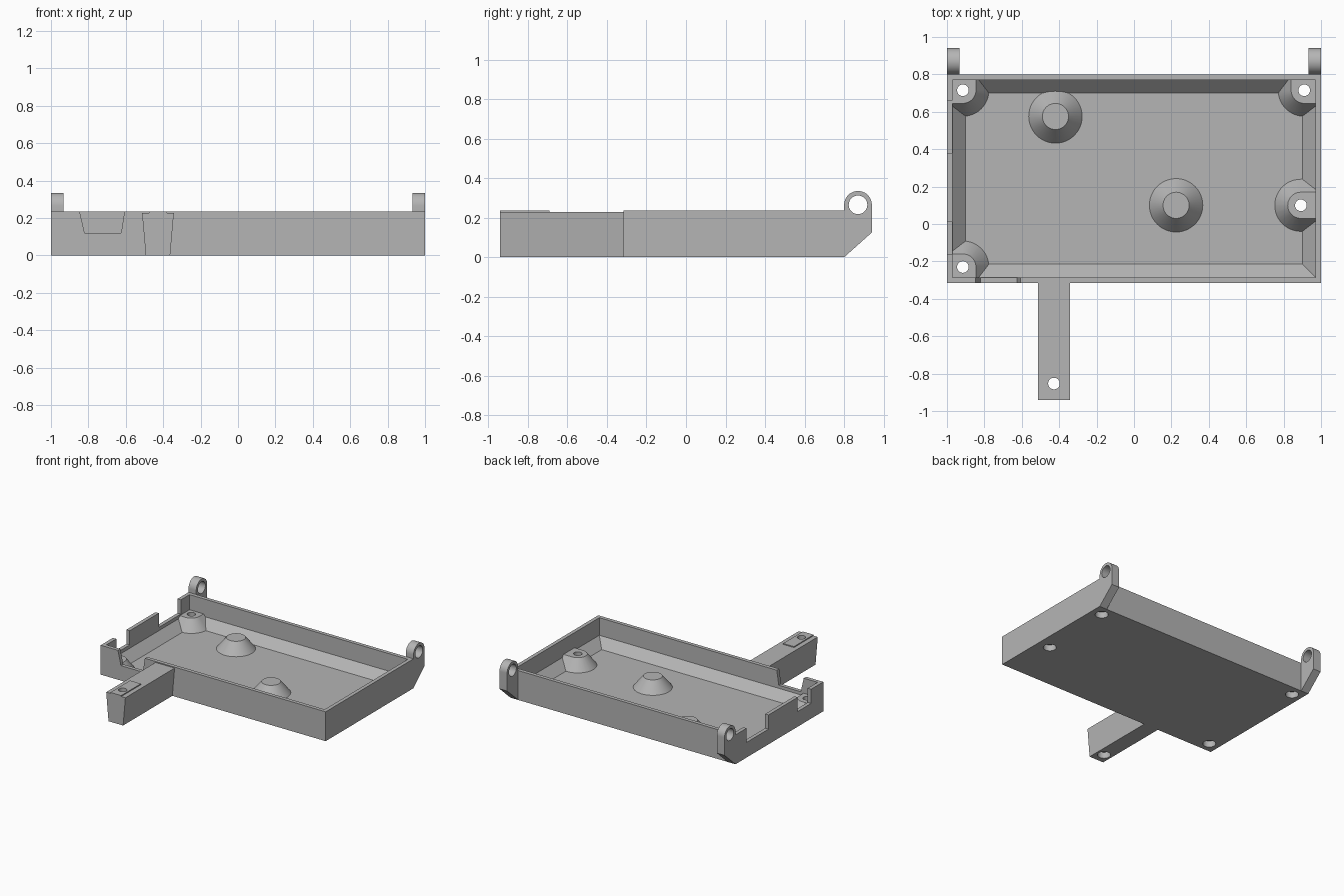
import bpy, bmesh
from math import cos, sin, pi, radians
from mathutils import Vector

if "Cube" in bpy.data.objects:
    bpy.data.objects.remove(bpy.data.objects["Cube"])

grey = bpy.data.materials.new("plain grey")
grey.use_nodes = True
COLOUR = (0.46, 0.46, 0.46, 1)
grey.diffuse_color = COLOUR
grey.node_tree.nodes["Principled BSDF"].inputs["Base Color"].default_value = COLOUR

TOP, FLOOR, WALL = 0.236, 0.025, 0.03
BACK, FRONT = 0.80, -0.315
BOSS_TOP, BOSS_R, BASE_R = 0.115, 0.07, 0.143


def finish(name, bm):
    bmesh.ops.recalc_face_normals(bm, faces=bm.faces)
    mesh = bpy.data.meshes.new(name)
    bm.to_mesh(mesh)
    bm.free()
    ob = bpy.data.objects.new(name, mesh)
    bpy.context.collection.objects.link(ob)
    mesh.materials.append(grey)
    return ob


def loft(name, loops):
    """Skin a stack of equal-length point loops and cap both ends."""
    bm = bmesh.new()
    rings = [[bm.verts.new(p) for p in loop] for loop in loops]
    n = len(rings[0])
    for a, b in zip(rings, rings[1:]):
        for i in range(n):
            j = (i + 1) % n
            bm.faces.new((a[i], a[j], b[j], b[i]))
    bm.faces.new(rings[0])
    bm.faces.new(rings[-1])
    return finish(name, bm)


def rect(inset, z, x0=-1, x1=1, y0=FRONT, y1=BACK):
    return [(x0 + inset, y0 + inset, z), (x1 - inset, y0 + inset, z),
            (x1 - inset, y1 - inset, z), (x0 + inset, y1 - inset, z)]


def circle(x, y, z, r, n=48):
    return [(x + r * cos(2 * pi * i / n), y + r * sin(2 * pi * i / n), z)
            for i in range(n)]


def box(name, x0, x1, y0, y1, z0, z1):
    return loft(name, [rect(0, z, x0, x1, y0, y1) for z in (z0, z1)])


def activate(ob):
    bpy.ops.object.select_all(action='DESELECT')
    ob.select_set(True)
    bpy.context.view_layer.objects.active = ob


def cut(ob, cutter):
    mod = ob.modifiers.new("cut", 'BOOLEAN')
    mod.operation, mod.solver, mod.object = 'DIFFERENCE', 'EXACT', cutter
    activate(ob)
    bpy.ops.object.modifier_apply(modifier=mod.name)
    bpy.data.objects.remove(cutter)


def smooth(ob):
    activate(ob)
    bpy.ops.object.shade_smooth_by_angle(angle=radians(30))


def screw_hole(x, y):
    """Through hole with a wider recess underneath."""
    return loft("hole_cutter", [circle(x, y, -0.1, 0.048), circle(x, y, 0.05, 0.048),
                                circle(x, y, 0.05, 0.031), circle(x, y, 0.4, 0.031)])


# Tray with walls and sloped inner skirting
tray = loft("tray", [rect(0, 0), rect(0, TOP), rect(WALL, TOP),
                     rect(WALL, FLOOR + 0.07), rect(WALL + 0.07, FLOOR)])

# Notches in the left-hand end wall
for y0, y1 in ((-0.16, 0.01), (0.38, 0.66)):
    cut(tray, box("notch_cutter", -1.1, -0.96, y0, y1, 0.122, 0.4))

# Tapered notch in the front wall
notch = [(-0.82, 0.12), (-0.625, 0.12), (-0.605, 0.25), (-0.85, 0.25)]
cut(tray, loft("notch_cutter", [[(x, y, z) for x, z in notch]
                                for y in (FRONT - 0.1, FRONT + WALL + 0.01)]))


# Screw bosses, swept outwards into the neighbouring walls
def wall_boss(name, x, y, dx, dy):
    bm = bmesh.new()
    for z, r in ((0.01, BASE_R + 0.008), (BOSS_TOP, BOSS_R)):
        for px, py, pz in circle(x, y, z, r):
            for sx in {0, dx}:
                for sy in {0, dy}:
                    bm.verts.new((max(-0.985, min(0.985, px + sx)),
                                  max(FRONT + 0.015, min(BACK - 0.015, py + sy)), pz))
    bmesh.ops.remove_doubles(bm, verts=bm.verts, dist=0.0005)
    hull = bmesh.ops.convex_hull(bm, input=bm.verts)
    inner = {g for g in hull["geom_interior"] if isinstance(g, bmesh.types.BMVert)}
    bmesh.ops.delete(bm, geom=list(inner), context='VERTS')
    bmesh.ops.dissolve_limit(bm, angle_limit=0.005, verts=bm.verts, edges=bm.edges)
    boss = finish(name, bm)
    cut(boss, screw_hole(x, y))
    cut(tray, screw_hole(x, y))
    smooth(boss)


wall_boss("back_left_boss", -0.915, 0.715, -0.3, 0.3)
wall_boss("back_right_boss", 0.91, 0.715, 0.3, 0.3)
wall_boss("front_left_boss", -0.915, -0.23, -0.3, -0.3)
wall_boss("side_boss", 0.892, 0.1, 0.3, 0)
smooth(tray)

# Free-standing solid bosses
for name, x, y in (("rear_post", -0.42, 0.575), ("centre_post", 0.225, 0.1)):
    smooth(loft(name, [circle(x, y, FLOOR - 0.01, BASE_R + 0.008),
                       circle(x, y, BOSS_TOP, BOSS_R)]))

# Tapered arm with a raised pad at its tip
AX, AY, TIP = -0.428, -0.853, -0.94
section = [(-0.065, 0), (0.065, 0), (0.085, 0.228), (-0.085, 0.228)]
arm = loft("arm", [[(AX + x, y, z) for x, z in section] for y in (TIP, FRONT + 0.01)])
pad = box("arm_pad", AX - 0.048, AX + 0.048, TIP, -0.69, 0.22, TOP)
for ob in (arm, pad):
    cut(ob, screw_hole(AX, AY))
    smooth(ob)

# Hinge lugs on the rear corners
HY, HZ, HR = 0.87, 0.265, 0.07
profile = [(BACK - 0.005, 0), (BACK, 0), (HY + HR, 0.125)]
profile += [(HY + HR * cos(pi * i / 24), HZ + HR * sin(pi * i / 24)) for i in range(25)]
profile += [(BACK, TOP), (BACK - 0.005, TOP)]
for name, x0, x1 in (("left_hinge", -1, -0.932), ("right_hinge", 0.932, 1)):
    lug = loft(name, [[(x, y, z) for y, z in profile] for x in (x0, x1)])
    pin = loft("pin_cutter", [[(x, a, b) for a, b, _ in circle(HY, HZ, 0, 0.047)]
                              for x in (x0 - 0.1, x1 + 0.1)])
    cut(lug, pin)
    smooth(lug)
